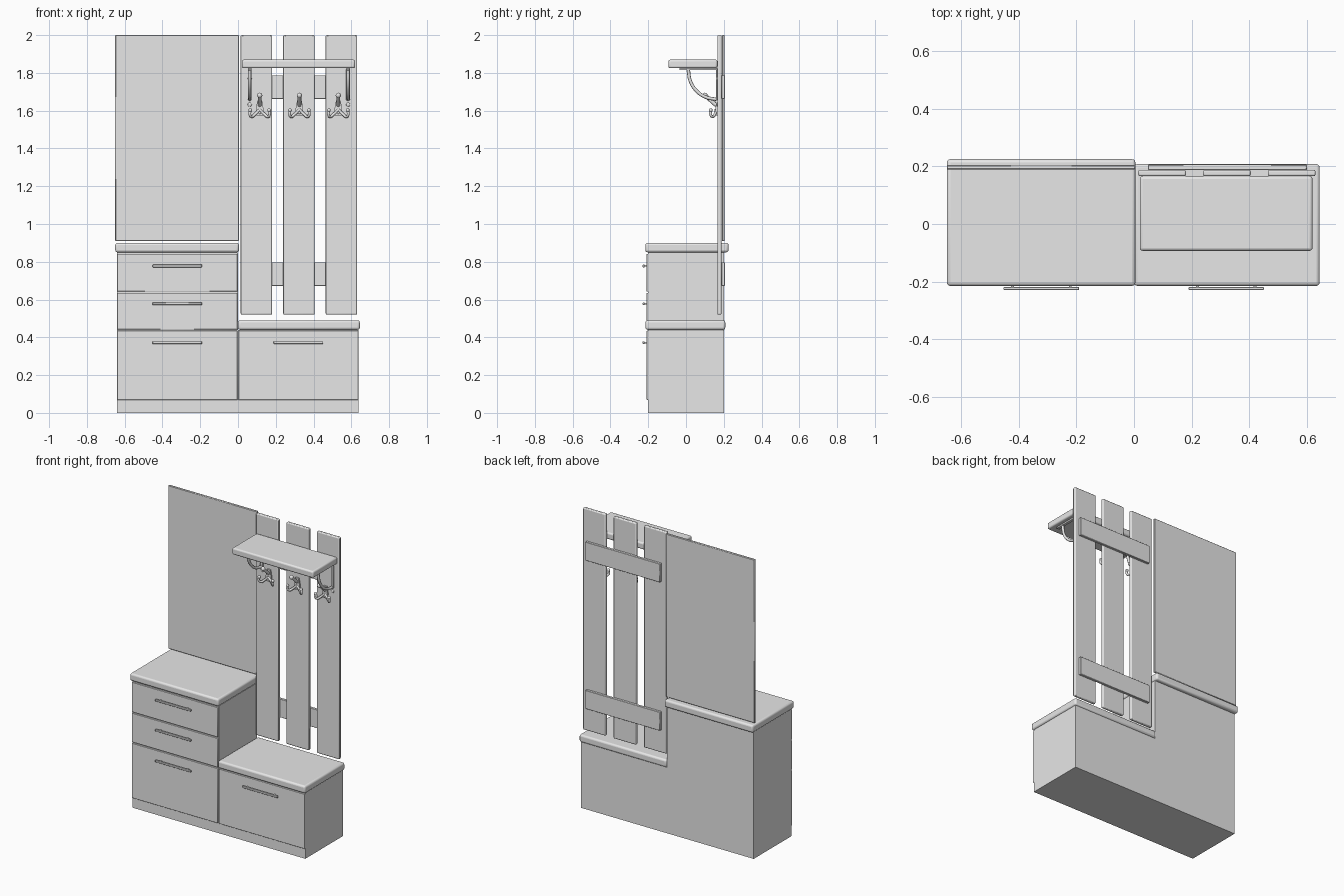
import bpy, bmesh
from math import sin, cos, pi
from mathutils import Vector

old = bpy.data.objects.get("Cube")
if old:
    bpy.data.objects.remove(old, do_unlink=True)

grey = bpy.data.materials.new("plain grey")
grey.use_nodes = True
grey.diffuse_color = (0.8, 0.8, 0.8, 1)
grey.node_tree.nodes["Principled BSDF"].inputs["Base Color"].default_value = (0.8, 0.8, 0.8, 1)
parts = []


def add(name, data):
    data.materials.append(grey)
    ob = bpy.data.objects.new(name, data)
    bpy.context.scene.collection.objects.link(ob)
    parts.append(ob)
    return ob


def mesh_from(name, bm):
    bmesh.ops.recalc_face_normals(bm, faces=bm.faces)
    me = bpy.data.meshes.new(name)
    bm.to_mesh(me)
    bm.free()
    return add(name, me)


def box(name, xs, ys, zs, bevel=0.0, segments=2):
    """Box given by its limits, with optional rounded edges."""
    bm = bmesh.new()
    bmesh.ops.create_cube(bm, size=1)
    for v in bm.verts:
        v.co = [lim[0] if c < 0 else lim[1] for c, lim in zip(v.co, (xs, ys, zs))]
    ob = mesh_from(name, bm)
    if bevel:
        mod = ob.modifiers.new("rounding", 'BEVEL')
        mod.width, mod.segments = bevel, segments
    return ob


def prism(name, outline, y0, y1):
    """Extrude an x-z outline from y0 to y1."""
    bm = bmesh.new()
    face = bm.faces.new([bm.verts.new((x, y0, z)) for x, z in outline])
    out = bmesh.ops.extrude_face_region(bm, geom=[face])
    verts = [g for g in out["geom"] if isinstance(g, bmesh.types.BMVert)]
    bmesh.ops.translate(bm, verts=verts, vec=(0, y1 - y0, 0))
    return mesh_from(name, bm)


def tube(name, points, radius):
    """Smooth rod through the points."""
    cu = bpy.data.curves.new(name, 'CURVE')
    cu.dimensions = '3D'
    cu.bevel_depth, cu.bevel_resolution = radius, 2
    cu.resolution_u = 6
    cu.use_fill_caps = True
    sp = cu.splines.new('BEZIER')
    sp.bezier_points.add(len(points) - 1)
    for bp, p in zip(sp.bezier_points, points):
        bp.co = p
        bp.handle_left_type = bp.handle_right_type = 'AUTO'
    return add(name, cu)


def ball(name, centre, radius, flat=1.0):
    """Small rounded knob, flattened along y."""
    bm = bmesh.new()
    bmesh.ops.create_uvsphere(bm, u_segments=12, v_segments=8, radius=radius)
    for v in bm.verts:
        v.co.y *= flat
        v.co += Vector(centre)
    return mesh_from(name, bm)


# Stepped cabinet body and its two tops
prism("cabinet_body", [(-0.64, 0), (0.637, 0), (0.637, 0.44), (0, 0.44), (0, 0.85), (-0.64, 0.85)], -0.2, 0.2)
box("tall_cabinet_top", (-0.65, 0.005), (-0.215, 0.225), (0.85, 0.9), 0.012, 3)
box("bench_top", (0, 0.645), (-0.215, 0.208), (0.44, 0.49), 0.012, 3)

# Drawer fronts and bar handles
for name, x0, x1, z0, z1, hz in (
        ("lower_drawer", -0.64, -0.003, 0.068, 0.435, 0.372),
        ("middle_drawer", -0.64, -0.003, 0.441, 0.636, 0.578),
        ("upper_drawer", -0.64, -0.003, 0.642, 0.842, 0.778),
        ("bench_drawer", 0.003, 0.637, 0.068, 0.435, 0.372)):
    box(name, (x0, x1), (-0.208, -0.198), (z0, z1), 0.002, 1)
    mid = (x0 + x1) / 2
    box(name + "_handle", (mid - 0.131, mid + 0.131), (-0.229, -0.219), (hz - 0.007, hz + 0.007), 0.002, 1)
    for side in (-1, 1):
        px = mid + side * 0.1
        box(name + "_handle_post", (px - 0.005, px + 0.005), (-0.221, -0.205), (hz - 0.004, hz + 0.004))

# Tall mirror panel
box("mirror_panel", (-0.65, 0.005), (0.19, 0.205), (0.91, 2.0), 0.003, 1)

# Slatted coat rack
for x in (0.0975, 0.3225, 0.5475):
    box("rack_slat", (x - 0.083, x + 0.083), (0.166, 0.188), (0.52, 2.0), 0.006)
for z in (0.735, 1.725):
    box("rack_crossbar", (0.048, 0.6), (0.188, 0.206), (z - 0.062, z + 0.062), 0.002, 1)

# Hat shelf with curved brackets
box("hat_shelf", (0.02, 0.62), (-0.093, 0.166), (1.825, 1.87), 0.01, 3)
for x in (0.062, 0.583):
    box("bracket_wall_plate", (x - 0.01, x + 0.01), (0.158, 0.167), (1.655, 1.82), 0.003)
    box("bracket_shelf_plate", (x - 0.01, x + 0.01), (-0.035, 0.166), (1.814, 1.826), 0.003)
    arc = [(x, 0.16 - 0.148 * cos(a * pi / 8), 1.815 - 0.155 * sin(a * pi / 8)) for a in range(5)]
    tube("bracket_arm", arc, 0.009)
    for z in (1.632, 1.77):
        ball("bracket_screw", (x, 0.165, z), 0.011, 0.5)

# Three-pronged coat hooks
for x in (0.115, 0.325, 0.531):
    prism("hook_plate", [(x - 0.018, 1.575), (x + 0.018, 1.575), (x + 0.02, 1.61),
                         (x + 0.012, 1.655), (x - 0.012, 1.655), (x - 0.02, 1.61)], 0.156, 0.167)
    tube("hook_upper_prong", [(x, 0.16, 1.628), (x, 0.135, 1.65), (x, 0.105, 1.678)], 0.01)
    ball("hook_upper_tip", (x, 0.1, 1.681), 0.014)
    for z in (1.59, 1.633):
        ball("hook_screw", (x, 0.155, z), 0.008, 0.6)
    for side in (-1, 1):
        tube("hook_lower_prong", [(x, 0.158, 1.605), (x + side * 0.026, 0.152, 1.58),
                                  (x + side * 0.044, 0.14, 1.568),
                                  (x + side * 0.052, 0.13, 1.58), (x + side * 0.05, 0.131, 1.6)], 0.0075)
        ball("hook_lower_tip", (x + side * 0.05, 0.131, 1.602), 0.01)

# Smooth the rounded edges and keep sharp ones
bpy.ops.object.select_all(action='DESELECT')
for ob in parts:
    if ob.type == 'MESH':
        ob.select_set(True)
        bpy.context.view_layer.objects.active = ob
bpy.ops.object.shade_smooth_by_angle()
